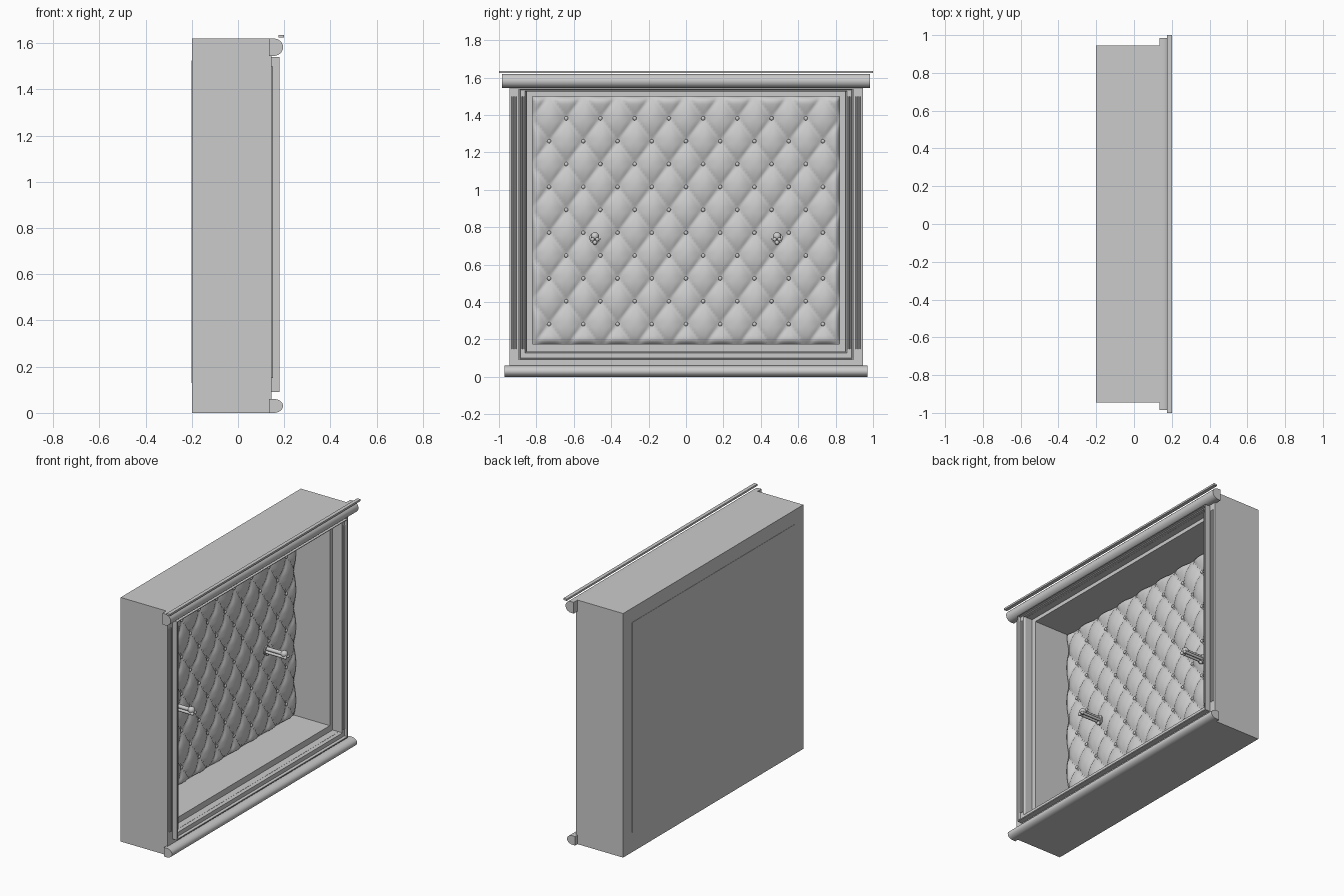
import bpy, bmesh, math
from mathutils import Matrix, Vector

if "Cube" in bpy.data.objects:
    bpy.data.objects.remove(bpy.data.objects["Cube"])


def finish(name, bm, smooth=None):
    bmesh.ops.recalc_face_normals(bm, faces=bm.faces)
    me = bpy.data.meshes.new(name)
    bm.to_mesh(me)
    bm.free()
    ob = bpy.data.objects.new(name, me)
    bpy.context.collection.objects.link(ob)
    if smooth:
        bpy.context.view_layer.objects.active = ob
        bpy.ops.object.select_all(action='DESELECT')
        ob.select_set(True)
        bpy.ops.object.shade_smooth_by_angle(angle=math.radians(smooth))
    return ob


def rect_loops(name, loops, closed):
    """Bridge rectangles (half width, z low, z high, x) into a frame or tray."""
    bm = bmesh.new()
    rings = [[bm.verts.new((x, s * h, z)) for s, z in ((-1, lo), (1, lo), (1, hi), (-1, hi))]
             for h, lo, hi, x in loops]
    pairs = list(zip(rings, rings[1:])) + ([(rings[-1], rings[0])] if closed else [])
    for a, b in pairs:
        for i in range(4):
            j = (i + 1) % 4
            bm.faces.new((a[i], a[j], b[j], b[i]))
    if not closed:
        bm.faces.new(rings[0])
        bm.faces.new(rings[-1])
    return finish(name, bm)


def extrude_y(name, profile, half, smooth=None):
    bm = bmesh.new()
    ends = [[bm.verts.new((x, y, z)) for x, z in profile] for y in (-half, half)]
    n = len(profile)
    for i in range(n):
        j = (i + 1) % n
        bm.faces.new((ends[0][i], ends[0][j], ends[1][j], ends[1][i]))
    for e in ends:
        bm.faces.new(e)
    return finish(name, bm, smooth)


def add_cyl(bm, a, b, r, seg=12):
    a, b = Vector(a), Vector(b)
    d = b - a
    m = Matrix.Translation((a + b) / 2) @ d.to_track_quat('Z', 'Y').to_matrix().to_4x4()
    bmesh.ops.create_cone(bm, cap_ends=True, segments=seg, radius1=r, radius2=r,
                          depth=d.length, matrix=m)


def add_ball(bm, c, r, u=12, v=8, sx=1):
    m = Matrix.Translation(c) @ Matrix.Diagonal((sx, 1, 1, 1))
    bmesh.ops.create_uvsphere(bm, u_segments=u, v_segments=v, radius=r, matrix=m)


# case: open tray facing +x
rect_loops("case", [(.945, 0, 1.62, -.2), (.945, 0, 1.62, .145), (.85, .135, 1.525, .145),
                    (.85, .135, 1.525, .10), (.82, .175, 1.5, .10), (.82, .175, 1.5, -.18)], False)
# thin back plate
rect_loops("back_plate", [(.85, .13, 1.525, -.19), (.85, .13, 1.525, -.202)], False)
# raised stepped moulding round the opening
rect_loops("opening_moulding", [(.895, .09, 1.54, .14), (.895, .09, 1.54, .18), (.888, .097, 1.536, .18),
                                (.885, .1, 1.534, .163), (.86, .127, 1.528, .163),
                                (.852, .134, 1.526, .15), (.852, .134, 1.526, .14)], True)


# rounded top and bottom rails
def d_profile(z0, z1):
    c, r = (z0 + z1) / 2, (z1 - z0) / 2
    arc = [(.155 + .04 * math.cos(t), c + r * math.sin(t))
           for t in (math.pi * (i / 14 - .5) for i in range(15))]
    return [(.135, z0)] + arc + [(.135, z1)]


extrude_y("top_rail", d_profile(1.545, 1.62), .985, 35)
extrude_y("bottom_rail", d_profile(0, .06), .97, 35)
# thin strip above the top rail
extrude_y("top_strip", [(.176, 1.624), (.2, 1.624), (.2, 1.636), (.176, 1.636)], 1.0)

# reeding on both stiles
bm = bmesh.new()
for s in (-1, 1):
    for y, x in ((.927, .147), (.912, .147), (.88, .165), (.868, .165)):
        add_cyl(bm, (x, s * y, .15), (x, s * y, 1.5), .005, 10)
finish("stile_reeding", bm, 40)

# tufted panel: grid aligned with the diamond pattern
PY, PZ, Z0, N = .183, .2445, 1.26, 16


def pillow(y, z):
    u, v = y / PY + (z - Z0) / PZ, y / PY - (z - Z0) / PZ
    a, b = abs(math.sin(math.pi * u)), abs(math.sin(math.pi * v))
    h = .022 * (a * b) ** .5 + .012 * max(a, b) ** .6
    edge = max(0, min(.82 - abs(y), z - .175, 1.5 - z)) / .035
    e = min(1, edge)
    return -.165 + h * math.sqrt(1 - (1 - e) ** 2)


bm = bmesh.new()
rows = []
for k in range(-71, 17):
    z = max(.175, min(1.5, Z0 + k * PZ / N))
    rows.append([bm.verts.new((pillow(y, z), y, z))
                 for y in (max(-.82, min(.82, i * PY / N)) for i in range(-72, 73))])
for a, b in zip(rows, rows[1:]):
    for i in range(len(a) - 1):
        bm.faces.new((a[i], a[i + 1], b[i + 1], b[i]))
finish("tufted_panel", bm, 60)

# buttons at the diamond corners
bm = bmesh.new()
for r in range(10):
    z = Z0 + PZ / 2 - r * PZ / 2
    ys = [(i - 3.5) * PY for i in range(8)] if r % 2 == 0 else [(i - 4) * PY for i in range(9)]
    for y in ys:
        add_ball(bm, (-.158, y, z), .011, 10, 6, .7)
finish("tuft_buttons", bm, 60)

# pair of coat pegs
for s, side in ((-1, "left"), (1, "right")):
    bm = bmesh.new()
    y = s * .487
    add_cyl(bm, (-.16, y, .742), (-.125, y, .742), .03, 20)
    add_cyl(bm, (-.14, y, .752), (-.0, y, .752), .013)
    add_ball(bm, (.0, y, .752), .022, 16, 10)
    for d in (-.013, .013):
        add_cyl(bm, (-.14, y + d, .735), (.015, y + d, .735), .009)
        add_ball(bm, (.015, y + d, .735), .011)
    add_ball(bm, (-.125, y, .718), .012)
    finish(side + "_peg", bm, 40)
